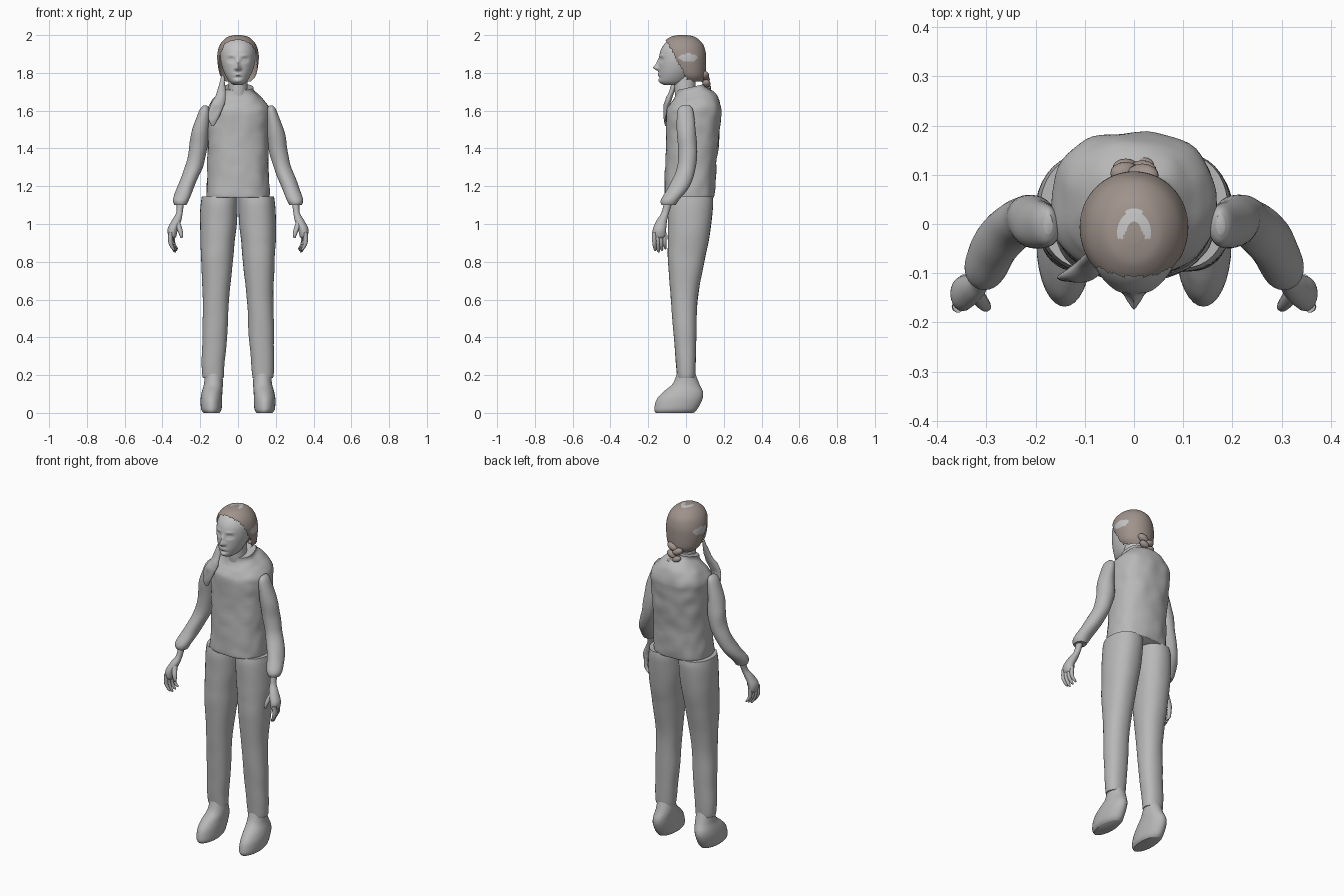
import bpy, bmesh, math
from mathutils import Vector, noise

cube = bpy.data.objects.get("Cube")
if cube:
    bpy.data.objects.remove(cube, do_unlink=True)


def material(name, colour):
    mat = bpy.data.materials.new(name)
    mat.use_nodes = True
    mat.diffuse_color = (*colour, 1)
    mat.node_tree.nodes["Principled BSDF"].inputs["Base Color"].default_value = (*colour, 1)
    return mat


CLOTH = material("cloth_grey", (0.48, 0.48, 0.48))
SKIN = material("skin_grey", (0.55, 0.55, 0.55))
HAIR = material("hair_brown", (0.35, 0.29, 0.26))


def finish(name, bm, mats):
    """Turn a bmesh into a smooth object whose sharp edges stay sharp."""
    bmesh.ops.recalc_face_normals(bm, faces=bm.faces)
    for face in bm.faces:
        face.smooth = True
    for edge in bm.edges:
        edge.smooth = edge.calc_face_angle(0) < math.radians(50)
    mesh = bpy.data.meshes.new(name)
    bm.to_mesh(mesh)
    bm.free()
    for mat in mats:
        mesh.materials.append(mat)
    obj = bpy.data.objects.new(name, mesh)
    bpy.context.collection.objects.link(obj)
    return obj


def spline(a, b, c, d, t):
    return 0.5 * (2 * b + (c - a) * t + (2 * a - 5 * b + 4 * c - d) * t * t
                  + (3 * b - a - 3 * c + d) * t ** 3)


def loft(rings, count=28, steps=5, power=2.0, side=1, deform=None):
    """Skin horizontal rings given as (x low, x high, y low, y high, z)."""
    last = len(rings) - 1
    smooth = []
    for i in range(last):
        four = [rings[max(0, min(last, i + k))] for k in (-1, 0, 1, 2)]
        smooth += [[spline(*v, s / steps) for v in zip(*four)] for s in range(steps)]
    smooth.append(rings[-1])

    def rounded(v):
        return math.copysign(abs(v) ** (2 / power), v)

    bm = bmesh.new()
    loops = []
    for xa, xb, ya, yb, z in smooth:
        loop = []
        for k in range(count):
            angle = math.tau * k / count
            co = Vector((side * ((xa + xb) / 2 + (xb - xa) / 2 * rounded(math.cos(angle))),
                         (ya + yb) / 2 + (yb - ya) / 2 * rounded(math.sin(angle)), z))
            loop.append(bm.verts.new(deform(co) if deform else co))
        loops.append(loop)
    for low, high in zip(loops, loops[1:]):
        for k in range(count):
            n = (k + 1) % count
            bm.faces.new((low[k], low[n], high[n], high[k]))
    bm.faces.new(loops[0][::-1])
    bm.faces.new(loops[-1])
    return bm


def centred(rings):
    return [(-half, half, *rest) for half, *rest in rings]


def tube(points, radii):
    return [(x - r, x + r, y - r, y + r, z) for (x, y, z), r in zip(points, radii)]


def wrinkle(co, amount, scale):
    flat = Vector((co.x, co.y, 0)).normalized()
    return co + flat * amount * noise.noise(co * scale)


# Padded top, with a neckline that dips at the front
def drape(co):
    lift = max(0, min(1, (co.z - 1.6) * 10))
    co = wrinkle(co, 0.006, 17)
    co.z += lift * 0.22 * (co.y - 0.05)
    return co


finish("top", loft(centred([
    (.163, -.108, .145, 1.14), (.167, -.113, .152, 1.16), (.161, -.11, .16, 1.3),
    (.163, -.105, .175, 1.45), (.167, -.105, .185, 1.56), (.163, -.1, .186, 1.61),
    (.142, -.085, .172, 1.65), (.115, -.068, .148, 1.68), (.086, -.055, .11, 1.71),
    (.082, -.052, .1, 1.73)]), 56, 6, 2.4, deform=drape), [CLOTH])

# Neck
finish("neck", loft(centred([(.058, -.05, .06, 1.64), (.05, -.06, .05, 1.7),
                             (.05, -.065, .05, 1.78)])), [SKIN])

# Head: features are soft bumps as (x, z, width, height, depth)
FEATURES = [(0, 1.827, .013, .014, .026), (0, 1.85, .009, .022, .012),
            (0, 1.79, .022, .008, .008), (0, 1.79, .022, .0025, -.006),
            (0, 1.757, .022, .012, .006), (0, 1.775, .02, .006, -.004)]
for s in (-1, 1):
    FEATURES += [(s * .036, 1.868, .016, .011, -.011), (s * .036, 1.867, .009, .006, .007),
                 (s * .036, 1.892, .02, .006, .004), (s * .014, 1.822, .006, .006, .007)]


def sculpt(co):
    if co.y < -0.04:
        co.y -= sum(d * math.exp(-((co.x - x) / w) ** 2 - ((co.z - z) / h) ** 2)
                    for x, z, w, h, d in FEATURES)
    return co


finish("head", loft(centred([
    (.022, -.115, -.045, 1.735), (.045, -.138, 0, 1.752), (.066, -.143, .03, 1.785),
    (.082, -.144, .06, 1.825), (.092, -.143, .085, 1.87), (.092, -.134, .09, 1.92),
    (.076, -.108, .072, 1.96), (.045, -.07, .035, 1.984), (.01, -.03, 0, 1.99)]),
    112, 10, deform=sculpt), [SKIN])

# Hair shell trimmed to a ragged hairline, with bare patches
hair = loft(centred([
    (.07, -.04, .09, 1.755), (.096, -.08, .104, 1.79), (.109, -.11, .107, 1.86),
    (.108, -.128, .104, 1.91), (.092, -.123, .088, 1.955), (.058, -.085, .05, 1.989),
    (.015, -.04, .005, 2)]), 80, 8)
trimmed = []
for face in hair.faces:
    c = face.calc_center_median()
    ragged = 0.012 * noise.noise(c * 40)
    hairline = -0.055 - 0.55 * (c.z - 1.88) + ragged
    hem = 1.785 - 0.35 * (c.y + 0.05) + ragged
    if c.y < hairline or c.z < hem:
        trimmed.append(face)
    temple = abs(c.x) > .07 and ((c.y - .012) / .05) ** 2 + ((c.z - 1.88) / .022) ** 2 < 1
    arch = (c.z > 1.97 and (c.x / .034) ** 2 + ((c.y + .03) / .062) ** 2 < 1
            and c.y > -.03 and math.hypot(c.x, c.y + .03) > .022)
    face.material_index = int(temple or arch)
bmesh.ops.delete(hair, geom=trimmed, context="FACES")
finish("hair", hair, [HAIR, SKIN])

# Braid of overlapping lumps at the nape
braid = bmesh.new()
for i in range(6):
    lump = bmesh.ops.create_uvsphere(braid, u_segments=16, v_segments=10, radius=1)["verts"]
    sway = (-1) ** i
    size = 0.031 - 0.002 * i
    for v in lump:
        x, y, z = v.co
        v.co = Vector((sway * 0.017 + size * (x + 0.4 * sway * z),
                       0.098 + 0.005 * i + size * y * 0.8, 1.785 - 0.021 * i + size * z * 0.8))
finish("braid", braid, [HAIR])

# Loose lock lying over the right shoulder
finish("shoulder_lock", loft([
    (-.088, -.074, -.06, -.04, 1.79), (-.108, -.066, -.085, -.06, 1.71),
    (-.135, -.068, -.112, -.08, 1.65), (-.154, -.085, -.12, -.095, 1.6),
    (-.156, -.108, -.118, -.1, 1.55), (-.142, -.128, -.112, -.1, 1.52)],
    deform=lambda co: wrinkle(co, 0.006, 30)), [CLOTH])

LEG = [(.003, .192, -.09, .14, 1.145), (.002, .197, -.096, .143, 1.1),
       (.006, .2, -.096, .133, 1), (.018, .2, -.096, .118, .9), (.027, .195, -.095, .097, .8),
       (.047, .187, -.08, .062, .6), (.058, .19, -.064, .055, .4),
       (.073, .19, -.05, .05, .22), (.076, .186, -.046, .046, .185)]
SHOE = [(.098, .182, -.16, .04, 0), (.087, .195, -.168, .06, .02), (.084, .198, -.156, .086, .07),
        (.083, .192, -.122, .09, .11), (.08, .18, -.07, .07, .155), (.083, .176, -.045, .045, .22)]
SLEEVE = [(.165, .182, -.02, .02, 1.628), (.15, .205, -.045, .038, 1.6),
          (.155, .243, -.05, .05, 1.5), (.163, .26, -.042, .06, 1.4),
          (.188, .28, -.047, .052, 1.3), (.23, .322, -.09, .02, 1.2),
          (.258, .345, -.132, -.035, 1.13), (.272, .338, -.13, -.055, 1.1)]
PALM = [(.285, .325, -.115, -.07, 1.12), (.293, .327, -.13, -.09, 1.06),
        (.3, .35, -.155, -.1, 1.02), (.318, .372, -.175, -.105, .975),
        (.325, .37, -.175, -.108, .94), (.333, .362, -.165, -.118, .925)]

# Limbs, mirrored
for prefix, s in (("left", 1), ("right", -1)):
    finish(prefix + "_trouser_leg", loft(LEG, 36, power=2.2, side=s,
           deform=lambda co: wrinkle(co, 0.004, 9)), [CLOTH])
    finish(prefix + "_shoe", loft(SHOE, 32, side=s), [CLOTH])
    finish(prefix + "_sleeve", loft(SLEEVE, 28, side=s,
           deform=lambda co: wrinkle(co, 0.005, 12)), [CLOTH])
    finish(prefix + "_hand", loft(PALM, 20, side=s), [CLOTH])
    # Four fingers fanned from front to back, then the thumb
    for i in range(4):
        y = -.168 + .018 * i
        tip = .85 + .008 * abs(i - 1)
        path = [(.357 - .004 * i, y, .955), (.358 - .005 * i, y, .9),
                (.342 - .005 * i, y + .004, tip + .008), (.336 - .005 * i, y + .005, tip)]
        finish(f"{prefix}_finger_{i + 1}", loft(tube(path, (.012, .011, .008, .003)), 10, 3, side=s), [CLOTH])
    thumb = [(.322, -.14, 1.01), (.308, -.16, .97), (.3, -.168, .94), (.3, -.168, .925)]
    finish(prefix + "_thumb", loft(tube(thumb, (.016, .014, .01, .004)), 10, 3, side=s), [CLOTH])
